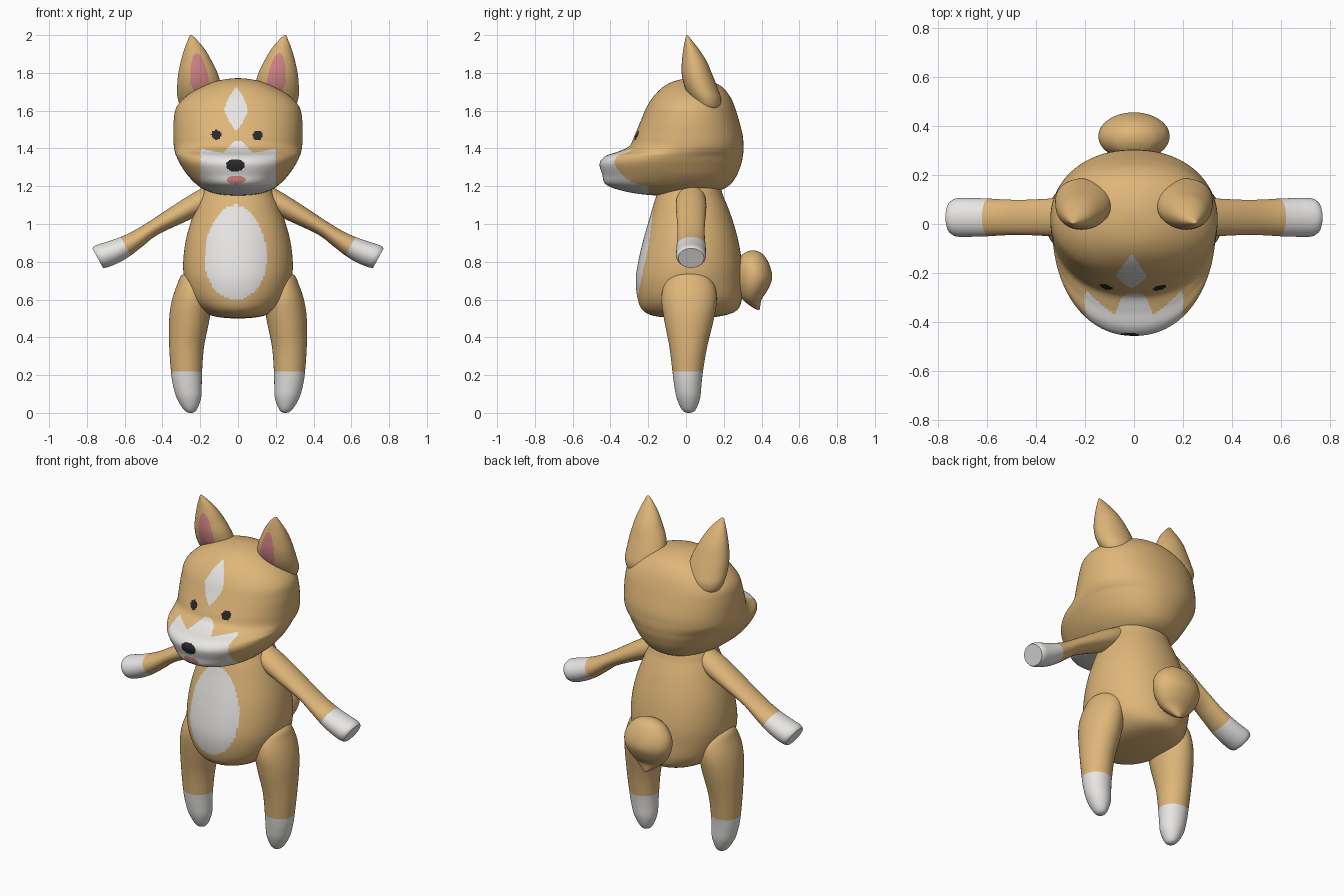
import bpy, bmesh, math
from mathutils import Matrix, Vector


def material(name, rgb):
    m = bpy.data.materials.new(name)
    m.diffuse_color = (*rgb, 1)
    return m


MATS = [material("tan fur", (0.74, 0.47, 0.19)),
        material("white fur", (0.83, 0.82, 0.80)),
        material("dark", (0.022, 0.022, 0.025)),
        material("pink", (0.67, 0.24, 0.25))]
TAN, WHITE, DARK, PINK = range(4)


def egg(p, cx, cz, rx, rz, taper=0.0):
    """True inside an egg outline on the front plane; taper narrows the top."""
    v = (p.z - cz) / rz
    return abs(v) < 1 and ((p.x - cx) / (rx * (1 - taper * v))) ** 2 + v * v < 1


def spline(secs, sub):
    """Catmull-Rom through cross-sections (z, x0, x1, y0, y1), round at closed ends."""
    def ghost(end, nxt):
        closed = abs(end[2] - end[1]) < 0.001
        return (nxt[0], nxt[2], nxt[1], nxt[4], nxt[3]) if closed else end
    pts = [ghost(secs[0], secs[1])] + secs + [ghost(secs[-1], secs[-2])]
    out = []
    for i in range(1, len(pts) - 2):
        for j in range(sub):
            t = j / sub
            out.append([0.5 * (2 * b + (c - a) * t + (2 * a - 5 * b + 4 * c - d) * t * t
                               + (3 * b - a - 3 * c + d) * t ** 3)
                        for a, b, c, d in zip(*pts[i - 1:i + 3])])
    return out + [secs[-1]]


def loft(name, secs, rule=None, segs=48, sub=5, warp=0.0, power=2.0, matrix=None, side=1):
    bm = bmesh.new()
    rings = []
    for z, x0, x1, y0, y1 in spline(secs, sub):
        ring = []
        for k in range(segs):
            u = math.tau * k / segs
            a = u - warp * math.cos(u)          # closer columns at the front
            c, s = math.cos(a), math.sin(a)
            c = math.copysign(abs(c) ** (2 / power), c)
            s = math.copysign(abs(s) ** (2 / power), s)
            ring.append(bm.verts.new(((x0 + x1) / 2 + (x1 - x0) / 2 * c,
                                      (y0 + y1) / 2 + (y1 - y0) / 2 * s, z)))
        rings.append(ring)
    for lo, hi in zip(rings, rings[1:]):
        for k in range(segs):
            n = (k + 1) % segs
            bm.faces.new((lo[k], lo[n], hi[n], hi[k]))
    for sec, ring in ((secs[0], rings[0]), (secs[-1], rings[-1])):
        if sec[2] - sec[1] > 0.001:
            bm.faces.new(ring)
    bmesh.ops.remove_doubles(bm, verts=bm.verts, dist=1e-5)
    bmesh.ops.recalc_face_normals(bm, faces=bm.faces)
    bm.normal_update()
    if rule:
        for f in bm.faces:
            f.material_index = rule(f.calc_center_median(), f.normal)
    if matrix:
        bm.transform(matrix)
    if side < 0:
        bm.transform(Matrix.Scale(-1, 4, (1, 0, 0)))
    bmesh.ops.recalc_face_normals(bm, faces=bm.faces)
    me = bpy.data.meshes.new(name)
    bm.to_mesh(me)
    bm.free()
    for m in MATS:
        me.materials.append(m)
    ob = bpy.data.objects.new(name, me)
    bpy.context.collection.objects.link(ob)
    bpy.ops.object.select_all(action='DESELECT')
    ob.select_set(True)
    bpy.context.view_layer.objects.active = ob
    bpy.ops.object.shade_smooth_by_angle(angle=math.radians(50))
    return ob


def sym(rows):
    """Rows (z, half width, y0, y1) centred on x = 0."""
    return [(z, -w, w, a, b) for z, w, a, b in rows]


# Body with a white egg-shaped belly
def body_rule(p, n):
    return WHITE if p.y < 0 and egg(p, -0.013, 0.85, 0.164, 0.25, 0.12) else TAN


loft("body", sym([(0.50, 0, 0.02, 0.02), (0.51, 0.12, -0.15, 0.17), (0.54, 0.19, -0.225, 0.265),
                  (0.60, 0.25, -0.255, 0.295), (0.70, 0.283, -0.266, 0.298),
                  (0.80, 0.29, -0.253, 0.295), (0.92, 0.275, -0.225, 0.275),
                  (1.04, 0.24, -0.19, 0.24), (1.14, 0.20, -0.16, 0.20),
                  (1.22, 0.15, -0.12, 0.16), (1.26, 0, 0.02, 0.02)]),
     body_rule, segs=112, sub=8, warp=0.4, power=2.1)


# Head with eyes, nose, mouth, forehead blaze and white muzzle
def head_rule(p, n):
    if p.y > -0.08:
        return TAN
    if egg(p, -0.115, 1.472, 0.026, 0.025) or egg(p, 0.105, 1.47, 0.027, 0.026):
        return DARK
    if egg(p, -0.014, 1.311, 0.05, 0.033):
        return DARK
    if egg(p, -0.01, 1.234, 0.05, 0.022):
        return PINK
    if (abs(p.x + 0.01) / 0.062) ** 1.25 + (abs(p.z - 1.608) / 0.115) ** 1.25 < 1:
        return WHITE
    ax = abs(p.x)
    top = max(1.44 - max(ax - 0.02, 0) * 1.1, 1.36 + ax * 0.2)
    if ax < 0.2 and p.z < top and p.y < -0.2:
        return WHITE
    return TAN


loft("head", sym([(1.15, 0, -0.10, -0.10), (1.157, 0.10, -0.23, 0.08), (1.178, 0.17, -0.345, 0.18),
                  (1.21, 0.22, -0.425, 0.235), (1.26, 0.268, -0.443, 0.27),
                  (1.32, 0.308, -0.457, 0.293), (1.36, 0.327, -0.425, 0.301),
                  (1.385, 0.335, -0.355, 0.304), (1.415, 0.34, -0.298, 0.304),
                  (1.47, 0.342, -0.272, 0.30), (1.55, 0.34, -0.238, 0.28),
                  (1.62, 0.325, -0.208, 0.258), (1.68, 0.27, -0.168, 0.23),
                  (1.73, 0.185, -0.115, 0.185), (1.76, 0.10, -0.05, 0.12),
                  (1.772, 0, 0.04, 0.04)]),
     head_rule, segs=160, sub=10, warp=0.6, power=2.15)


# Ears with pink fronts
def ear_rule(p, n):
    return PINK if n.y < 0 and egg(p, 0.205 + (p.z - 1.79) * 0.12, 1.785, 0.048, 0.12, 0.25) else TAN


# Arms are built along a local axis from shoulder to paw
SHOULDER, PAW = Vector((0.12, 0.027, 1.16)), Vector((0.742, 0.027, 0.82))
axis = (PAW - SHOULDER).normalized()
y_axis = Vector((0, 1, 0))
ARM = Matrix.Translation(SHOULDER) @ Matrix((y_axis.cross(axis), y_axis, axis)).transposed().to_4x4()

arm_rows = [(0, 0, 0.06, 0.07), (0.10, 0, 0.060, 0.08), (0.20, 0, 0.054, 0.079),
            (0.37, 0.002, 0.042, 0.072), (0.47, 0.012, 0.047, 0.073), (0.55, 0.016, 0.056, 0.077),
            (0.62, 0.012, 0.063, 0.079), (0.685, 0.002, 0.066, 0.079), (0.71, 0, 0.059, 0.068)]
arm_secs = [(t, o - r, o + r, -ry, ry) for t, o, r, ry in arm_rows]

for side, label in ((1, "left"), (-1, "right")):
    loft(label + "_ear",
         [(1.59, 0.22, 0.22, 0.13, 0.13), (1.61, 0.15, 0.29, 0.07, 0.175),
          (1.66, 0.105, 0.318, 0.03, 0.186), (1.72, 0.09, 0.322, -0.005, 0.168),
          (1.79, 0.105, 0.317, -0.022, 0.14), (1.86, 0.138, 0.303, -0.022, 0.11),
          (1.92, 0.172, 0.286, -0.015, 0.072), (1.97, 0.213, 0.267, -0.006, 0.033),
          (2.0, 0.25, 0.25, 0.005, 0.005)],
         ear_rule, segs=80, sub=8, warp=0.4, side=side)
    loft(label + "_arm", arm_secs, lambda p, n: WHITE if p.z > 0.55 else TAN,
         segs=40, matrix=ARM, side=side)
    # Legs with white pointed feet
    loft(label + "_leg",
         [(0, 0.25, 0.25, 0.015, 0.015), (0.015, 0.22, 0.285, -0.02, 0.05),
          (0.08, 0.195, 0.325, -0.05, 0.075), (0.15, 0.192, 0.345, -0.063, 0.082),
          (0.22, 0.19, 0.355, -0.072, 0.09), (0.35, 0.18, 0.364, -0.088, 0.112),
          (0.50, 0.15, 0.364, -0.117, 0.148), (0.60, 0.14, 0.349, -0.13, 0.163),
          (0.68, 0.15, 0.322, -0.115, 0.15), (0.73, 0.18, 0.297, -0.07, 0.105),
          (0.75, 0.24, 0.24, 0.02, 0.02)],
         lambda p, n: WHITE if p.z < 0.22 else TAN, side=side)

# Tail: a round tuft with a pointed lower end
loft("tail", sym([(0.545, 0, 0.385, 0.385), (0.56, 0.03, 0.35, 0.392), (0.60, 0.085, 0.30, 0.40),
                  (0.65, 0.125, 0.275, 0.432), (0.71, 0.145, 0.262, 0.456),
                  (0.77, 0.138, 0.265, 0.447), (0.825, 0.098, 0.285, 0.42),
                  (0.852, 0.05, 0.32, 0.39), (0.86, 0, 0.355, 0.355)]))
